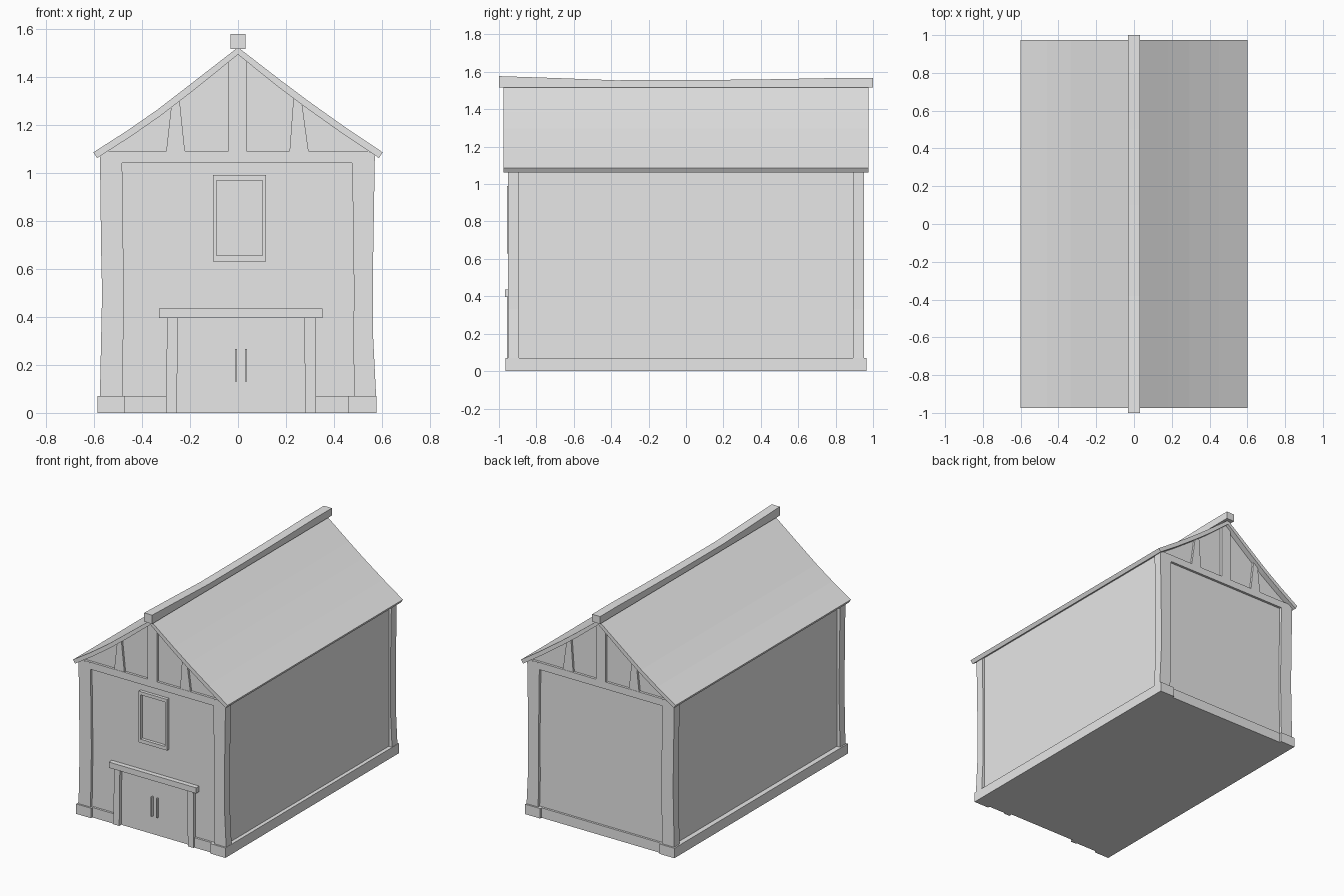
import bpy
import bmesh

cube = bpy.data.objects.get("Cube")
if cube:
    bpy.data.objects.remove(cube, do_unlink=True)

grey = bpy.data.materials.new("plain grey")
grey.use_nodes = True
COLOUR = (0.8, 0.8, 0.8, 1)
grey.diffuse_color = COLOUR
grey.node_tree.nodes["Principled BSDF"].inputs["Base Color"].default_value = COLOUR


def prism(name, outline, lo, hi, along="y"):
    """Extrude an outline: (x, z) along y, or (y, z) along x."""
    bm = bmesh.new()
    rings = []
    for d in (lo, hi):
        rings.append([bm.verts.new((a, d, z) if along == "y" else (d, a, z))
                      for a, z in outline])
    near, far = rings
    bm.faces.new(near)
    bm.faces.new(far[::-1])
    for i in range(len(near)):
        j = (i + 1) % len(near)
        bm.faces.new((near[j], near[i], far[i], far[j]))
    bmesh.ops.recalc_face_normals(bm, faces=bm.faces)
    mesh = bpy.data.meshes.new(name)
    bm.to_mesh(mesh)
    bm.free()
    mesh.materials.append(grey)
    obj = bpy.data.objects.new(name, mesh)
    bpy.context.collection.objects.link(obj)
    return obj


def box(name, x0, x1, z0, z1, y0, y1):
    return prism(name, [(x0, z0), (x1, z0), (x1, z1), (x0, z1)], y0, y1)


# Sagging roof slab
roof_top = [(-0.602, 1.085), (-0.46, 1.176), (-0.335, 1.263), (-0.2, 1.367),
            (0, 1.522), (0.18, 1.383), (0.295, 1.297), (0.45, 1.187), (0.602, 1.085)]


def underside(x, z):
    side = (x > 0) - (x < 0)
    return (x - side * 0.015, z - (0.024 if side else 0.03))


roof_under = [underside(x, z) for x, z in roof_top]
prism("roof", roof_top + roof_under[::-1], -0.975, 0.975)

# Ridge beam with an uneven top
ridge_top = [(-1, 1.577), (-0.7, 1.567), (-0.38, 1.555), (0.1, 1.556),
             (0.5, 1.561), (0.8, 1.567), (1, 1.567)]
prism("ridge_beam", ridge_top + [(1, 1.515), (-1, 1.515)], -0.031, 0.031, "x")

# Walls with gable ends, tucked into the roof slab
gable = [(x, z - 0.015) for x, z in roof_top[1:-1]]
prism("walls", [(-0.55, 0), (-0.55, 1.1)] + gable + [(0.55, 1.1), (0.55, 0)], -0.935, 0.935)

# Slightly crooked corner post outlines
left_post = [(-0.575, 0), (-0.575, 0.07), (-0.566, 0.5), (-0.57, 0.68), (-0.575, 1.085),
             (-0.483, 1.085), (-0.475, 0.47), (-0.483, 0)]
right_post = [(0.575, 0), (0.575, 0.07), (0.562, 0.33), (0.562, 0.6), (0.57, 1.085),
              (0.475, 1.085), (0.483, 0.5), (0.48, 0.28), (0.487, 0)]

# Timber framing and base, repeated on both ends
for end, s in (("front", -1), ("back", 1)):
    def span(inner, outer):
        return sorted((s * inner, s * outer))

    prism(end + "_left_corner_post", right_post, *span(0.893, 0.953))
    prism(end + "_right_corner_post", left_post, *span(0.893, 0.953))
    box(end + "_tie_beam", -0.55, 0.55, 1.04, 1.09, *span(0.91, 0.952))
    prism(end + "_king_post", [(-0.04, 1.06), (0.035, 1.06), (0.035, 1.48),
                               (0, 1.505), (-0.04, 1.476)], *span(0.91, 0.952))
    prism(end + "_right_strut", [(-0.3, 1.08), (-0.22, 1.08), (-0.245, 1.318),
                                 (-0.276, 1.294)], *span(0.91, 0.95))
    prism(end + "_left_strut", [(0.295, 1.08), (0.214, 1.08), (0.232, 1.328),
                                (0.264, 1.306)], *span(0.91, 0.95))
    box(end + "_right_footing", -0.585, -0.47, 0, 0.07, *span(0.89, 0.965))
    box(end + "_left_footing", 0.46, 0.577, 0, 0.07, *span(0.89, 0.965))

box("right_plinth", -0.585, -0.53, 0, 0.07, -0.9, 0.9)
box("left_plinth", 0.53, 0.577, 0, 0.07, -0.9, 0.9)
box("back_plinth", -0.48, 0.47, 0, 0.07, 0.92, 0.95)
box("front_right_plinth", -0.48, -0.29, 0, 0.07, -0.95, -0.92)
box("front_left_plinth", 0.32, 0.47, 0, 0.07, -0.95, -0.92)

# Doorway
prism("door_right_post", [(-0.3, 0), (-0.255, 0), (-0.25, 0.4), (-0.295, 0.4)], -0.958, -0.92)
prism("door_left_post", [(0.28, 0), (0.325, 0), (0.322, 0.4), (0.276, 0.4)], -0.958, -0.92)
box("door_lintel", -0.328, 0.352, 0.395, 0.435, -0.969, -0.92)
for side, x in (("right", -0.009), ("left", 0.033)):
    box("door_handle_" + side, x - 0.004, x + 0.004, 0.13, 0.267, -0.953, -0.93)

# Window frame built from four bars around the pane
for name, x0, x1, z0, z1 in (("right", -0.105, -0.09, 0.63, 0.99),
                             ("left", 0.102, 0.117, 0.63, 0.99),
                             ("bottom", -0.09, 0.102, 0.63, 0.655),
                             ("top", -0.09, 0.102, 0.967, 0.99)):
    box("window_frame_" + name, x0, x1, z0, z1, -0.957, -0.92)
